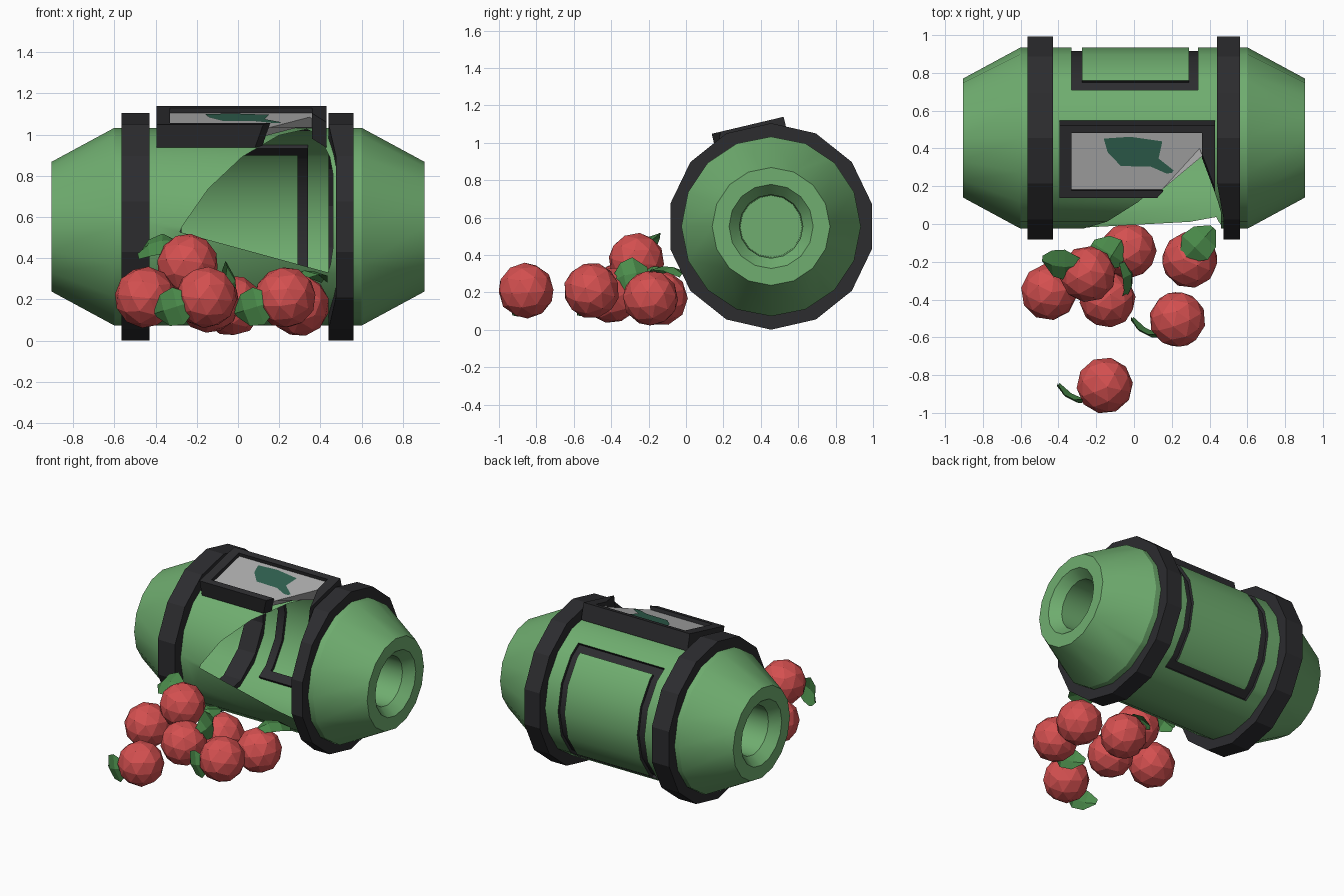
import bpy, bmesh, math, random
from mathutils import Vector, Matrix

if "Cube" in bpy.data.objects:
    bpy.data.objects.remove(bpy.data.objects["Cube"])

random.seed(4)
CY, CZ, R = 0.455, 0.553, 0.48          # barrel axis (along x) and radius


def material(name, r, g, b):
    m = bpy.data.materials.new(name)
    m.diffuse_color = (r, g, b, 1)
    m.use_nodes = True
    m.node_tree.nodes["Principled BSDF"].inputs["Base Color"].default_value = m.diffuse_color
    return m


GREEN = material("barrel_green", 0.16, 0.42, 0.16)
BLACK = material("band_black", 0.025, 0.025, 0.028)
GREY = material("plate_grey", 0.42, 0.42, 0.42)
DARK = material("patch_green", 0.03, 0.12, 0.08)
RED = material("berry_red", 0.66, 0.08, 0.08)
LEAF = material("leaf_green", 0.07, 0.26, 0.07)


def finish(name, bm, mats, smooth=None):
    me = bpy.data.meshes.new(name)
    for f in bm.faces:
        f.smooth = smooth is not None
    bm.to_mesh(me)
    bm.free()
    for m in mats:
        me.materials.append(m)
    if smooth is not None:
        me.set_sharp_from_angle(angle=math.radians(smooth))
    ob = bpy.data.objects.new(name, me)
    bpy.context.collection.objects.link(ob)
    return ob


def lathe(profile, sides, closed=False):
    """Spin (x, radius) points around the barrel axis."""
    bm = bmesh.new()
    loops = []
    for x, r in profile:
        loops.append([bm.verts.new((x, CY + r * math.sin(2 * math.pi * i / sides),
                                    CZ + r * math.cos(2 * math.pi * i / sides)))
                      for i in range(sides)])
    pairs = list(zip(loops, loops[1:]))
    if closed:
        pairs.append((loops[-1], loops[0]))
    else:
        bm.faces.new(loops[0])
        bm.faces.new(loops[-1])
    for a, b in pairs:
        for i in range(sides):
            j = (i + 1) % sides
            bm.faces.new((a[i], a[j], b[j], b[i]))
    bmesh.ops.recalc_face_normals(bm, faces=bm.faces[:])
    return bm


def cut(bm, planes, keep=lambda c: True):
    """Slice the chosen faces by planes and return those inside all of them."""
    for co, no in planes:
        fs = [f for f in bm.faces if keep(f.calc_center_median())]
        geom = fs + list({e for f in fs for e in f.edges}) + list({v for f in fs for v in f.verts})
        bmesh.ops.bisect_plane(bm, geom=geom, dist=1e-5, plane_co=co, plane_no=no)
    out = []
    for f in bm.faces:
        c = f.calc_center_median()
        if keep(c) and all((c - co).dot(no) < 0 for co, no in planes):
            out.append(f)
    return out


def on_barrel(x, deg):
    a = math.radians(deg)
    return Vector((x, CY - R * math.cos(a), CZ + R * math.sin(a)))


def plane3(a, b, c, inside):
    n = (b - a).cross(c - a).normalized()
    return (a, n if (inside - a).dot(n) < 0 else -n)


def window(x0, x1, z0, z1):
    return [(Vector((x0, 0, 0)), Vector((-1, 0, 0))), (Vector((x1, 0, 0)), Vector((1, 0, 0))),
            (Vector((0, 0, z0)), Vector((0, 0, -1))), (Vector((0, 0, z1)), Vector((0, 0, 1)))]


# Planes bounding the torn hole
tip, apex, mid = on_barrel(-0.285, -3), on_barrel(0.335, 86), on_barrel(0.3, 20)
low = Vector((0.44, tip.y, 0.33))
HOLE = [plane3(tip, on_barrel(0.1, 55), apex, mid),
        plane3(apex, on_barrel(0.39, 68), on_barrel(0.435, 50), mid),
        plane3(tip, low, tip + Vector((0, 1, 0)), mid),
        (Vector((0.46, 0, 0)), Vector((1, 0, 0)))]

# Barrel with recessed ends, torn front and grooved back panel
half = [(0.605, 0.165), (0.84, 0.17), (0.905, 0.225), (0.905, 0.315), (0.6, R)]
body = lathe([(-x, r) for x, r in half] + half[::-1], 16)
front = cut(body, HOLE, lambda c: c.y < CY - 0.01 and abs(c.x) < 0.6)
bmesh.ops.delete(body, geom=front, context='FACES')
back = lambda c: c.y > CY + 0.01 and abs(c.x) < 0.6
cut(body, window(-0.33, 0.34, 0.16, 0.95), back)
inner = set(cut(body, window(-0.275, 0.29, 0.195, 0.915), back))
outer = window(-0.33, 0.34, 0.16, 0.95)
frame = []
for f in body.faces:
    c = f.calc_center_median()
    if back(c) and f not in inner and all((c - co).dot(no) < 0 for co, no in outer):
        f.material_index = 1
        frame.append(f)
bmesh.ops.inset_region(body, faces=frame, thickness=0.0, depth=-0.02, use_even_offset=True)
finish("barrel", body, [GREEN, BLACK], 25)

# Bands round the barrel, the right one dented beside the hole
for name, x0, x1 in (("left_band", -0.565, -0.43), ("right_band", 0.44, 0.56)):
    band = lathe([(x0, 0.45), (x0, 0.552), (x1, 0.552), (x1, 0.45)], 14, True)
    if x0 > 0:
        for v in band.verts:
            if v.co.y < CY - 0.3 and v.co.x < 0.5:
                v.co.x += 0.035
    finish(name, band, [BLACK])

# Tilted plate and its frame, torn by the same hole
TILT = Matrix.Translation((0, CY, CZ)) @ Matrix.Rotation(math.radians(13.3), 4, 'X')


def plate_part(name, boxes, mat):
    bm = bmesh.new()
    for x0, x1, u0, u1, w0, w1 in boxes:
        m = Matrix.Translation(((x0 + x1) / 2, (u0 + u1) / 2, (w0 + w1) / 2)) @ \
            Matrix.Diagonal((x1 - x0, u1 - u0, w1 - w0, 1))
        bmesh.ops.create_cube(bm, size=1, matrix=TILT @ m)
    bmesh.ops.delete(bm, geom=cut(bm, HOLE), context='FACES')
    bmesh.ops.holes_fill(bm, edges=[e for e in bm.edges if e.is_boundary], sides=0)
    bmesh.ops.recalc_face_normals(bm, faces=bm.faces[:])
    finish(name, bm, [mat])


plate_part("plate_frame", [(-0.395, 0.43, -0.195, -0.155, 0.44, 0.555),
                           (-0.395, 0.43, 0.158, 0.2, 0.44, 0.555),
                           (-0.395, -0.33, -0.155, 0.158, 0.44, 0.555),
                           (0.36, 0.43, -0.155, 0.158, 0.44, 0.555)], BLACK)
plate_part("plate", [(-0.33, 0.36, -0.155, 0.158, 0.49, 0.53)], GREY)

# Plain dark patch on the plate
bm = bmesh.new()
outline = [(-0.07, -0.026), (0.09, -0.03), (0.17, -0.066), (0.2, -0.065), (0.21, -0.05),
           (0.13, 0.015), (0.15, 0.108), (-0.02, 0.133), (-0.16, 0.123), (-0.14, 0.05)]
bm.faces.new([bm.verts.new(TILT @ Vector((x, u, 0.533))) for x, u in outline])
finish("plate_patch", bm, [DARK])

# Spilled berries
berries = [(-0.45, -0.36, 0.21), (-0.245, -0.265, 0.37), (-0.14, -0.4, 0.185), (-0.03, -0.14, 0.17),
           (0.295, -0.19, 0.17), (0.23, -0.505, 0.21), (-0.155, -0.855, 0.21)]
for i, p in enumerate(berries):
    bm = bmesh.new()
    turn = Matrix.Rotation(random.uniform(0, 6), 4, 'Z') @ Matrix.Rotation(random.uniform(0, 1), 4, 'X')
    bmesh.ops.create_icosphere(bm, subdivisions=2, radius=0.15, matrix=Matrix.Translation(p) @ turn)
    finish(f"berry_{i + 1}", bm, [RED])


# Folded leaves: base, tip, facing direction
def leaf(name, base, tip, facing):
    base, tip, n = Vector(base), Vector(tip), Vector(facing).normalized()
    along = tip - base
    side = along.cross(n).normalized()
    n = side.cross(along).normalized()
    bm = bmesh.new()
    rows = []
    for t, w, h in ((0, 0.035, 0), (0.35, 0.095, 0.03), (0.7, 0.08, 0.025), (1, 0.02, -0.01)):
        c = base + along * t + n * h
        rows.append([bm.verts.new(c + side * s * w - n * 0.02 * abs(s)) for s in (-1, 0, 1)])
    for a, b in zip(rows, rows[1:]):
        for k in (0, 1):
            bm.faces.new((a[k], a[k + 1], b[k + 1], b[k]))
    finish(name, bm, [LEAF])


leaves = [((-0.22, -0.945, 0.19), (-0.41, -0.87, 0.13), (0, -1, 0)),
          ((0.17, -0.6, 0.19), (-0.02, -0.52, 0.13), (0, -1, 0)),
          ((0.27, -0.18, 0.31), (0.42, -0.02, 0.31), (0, 0, 1)),
          ((-0.29, -0.22, 0.48), (-0.49, -0.2, 0.43), (0, -0.5, 0.85)),
          ((-0.06, -0.2, 0.31), (-0.22, -0.1, 0.31), (0, 0, 1)),
          ((-0.05, -0.2, 0.31), (-0.03, -0.39, 0.27), (1, 0, 0.3))]
for i, args in enumerate(leaves):
    leaf(f"leaf_{i + 1}", *args)
